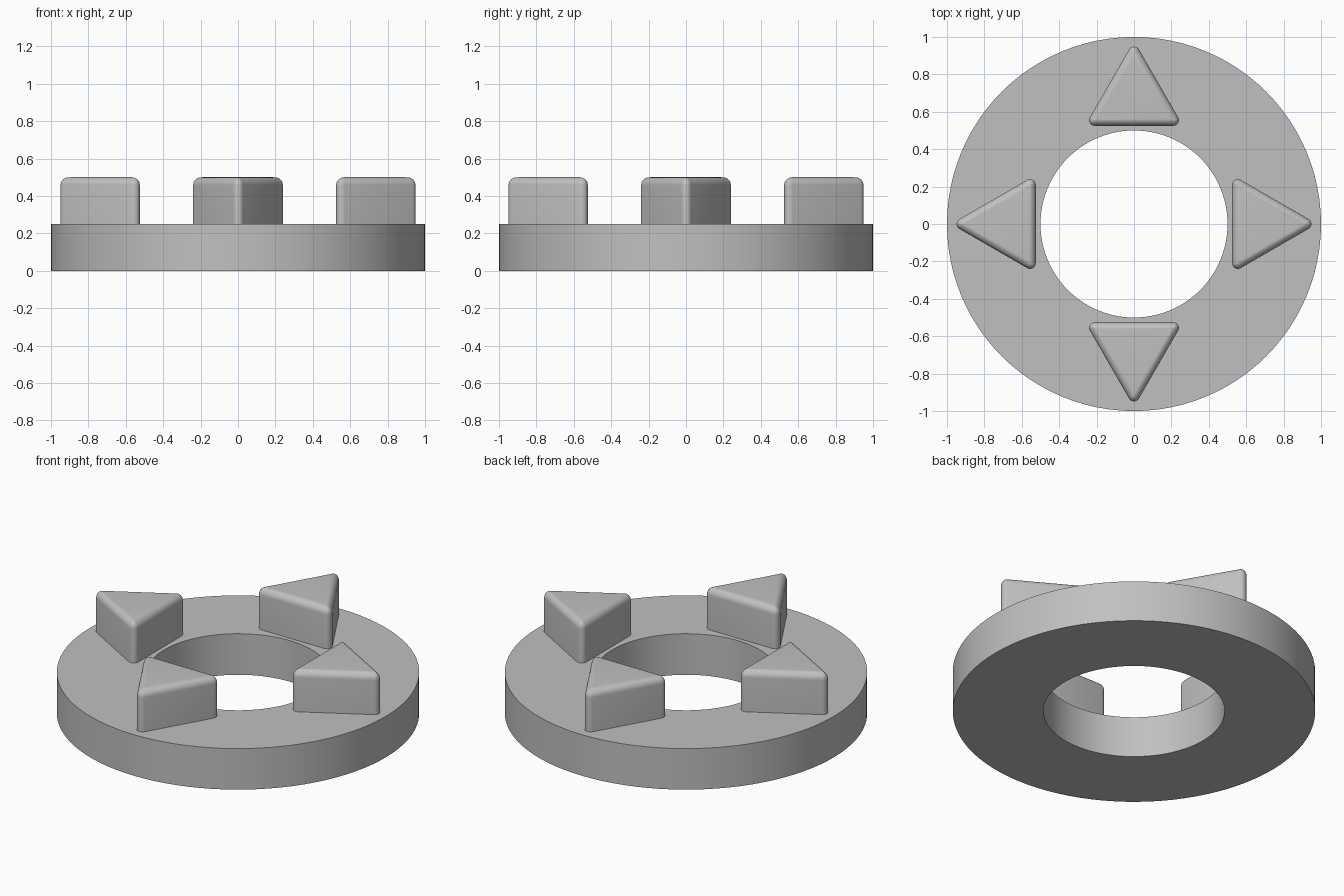
import bpy
import bmesh
from math import pi, sin, cos, sqrt, radians
from mathutils import Vector

if "Cube" in bpy.data.objects:
    bpy.data.objects.remove(bpy.data.objects["Cube"], do_unlink=True)

grey = bpy.data.materials.new("plain grey")
grey.use_nodes = True
colour = (0.53, 0.53, 0.53, 1)
grey.diffuse_color = colour
grey.node_tree.nodes["Principled BSDF"].inputs["Base Color"].default_value = colour

RING_TOP, BLOCK_TOP = 0.25, 0.5
INNER_X = 0.525       # flat inner side of each block
HALF_WIDTH = 0.262    # half side of the sharp triangle
CORNER, FILLET = 0.03, 0.042


def finish(bm, name):
    """Turn a bmesh into a smooth-shaded object."""
    bmesh.ops.remove_doubles(bm, verts=bm.verts, dist=1e-5)
    bmesh.ops.recalc_face_normals(bm, faces=bm.faces)
    mesh = bpy.data.meshes.new(name)
    bm.to_mesh(mesh)
    bm.free()
    mesh.materials.append(grey)
    obj = bpy.data.objects.new(name, mesh)
    bpy.context.collection.objects.link(obj)
    bpy.ops.object.select_all(action="DESELECT")
    obj.select_set(True)
    bpy.context.view_layer.objects.active = obj
    bpy.ops.object.shade_smooth_by_angle(angle=radians(30))
    return obj


def triangle_loop(offset, z, steps=6):
    """Rounded triangle shrunk by offset, its tip along +x."""
    radius = max(CORNER - offset, 0)
    inradius = HALF_WIDTH / sqrt(3)
    reach = 2 * (inradius - offset - radius)
    points = []
    for k in range(3):
        middle = k * 2 * pi / 3
        for i in range(steps + 1):
            a = middle + (i / steps - 0.5) * 2 * pi / 3
            points.append(Vector((INNER_X + inradius + reach * cos(middle) + radius * cos(a),
                                  reach * sin(middle) + radius * sin(a), z)))
    return points


def add_block(name, angle):
    """Triangular block with rounded corners and a filleted top."""
    bm = bmesh.new()
    layers = [(0, RING_TOP)]
    for i in range(9):
        a = i / 8 * pi / 2
        layers.append((FILLET * (1 - cos(a)), BLOCK_TOP - FILLET * (1 - sin(a))))
    loops = [[bm.verts.new(p) for p in triangle_loop(o, z)] for o, z in layers]
    for low, high in zip(loops, loops[1:]):
        for i in range(len(low)):
            j = (i + 1) % len(low)
            bm.faces.new((low[i], low[j], high[j], high[i]))
    bm.faces.new(loops[0])
    bm.faces.new(loops[-1])
    finish(bm, name).rotation_euler.z = angle


# Flat ring, spun from a rectangular section
bm = bmesh.new()
section = [bm.verts.new(p) for p in
           ((0.5, 0, 0), (1, 0, 0), (1, 0, RING_TOP), (0.5, 0, RING_TOP))]
edges = [bm.edges.new((section[i], section[(i + 1) % 4])) for i in range(4)]
bmesh.ops.spin(bm, geom=section + edges, cent=(0, 0, 0), axis=(0, 0, 1),
               angle=2 * pi, steps=96)
finish(bm, "base_ring")

# Four blocks pointing outwards
for i, side in enumerate(("left", "back", "right", "front")):
    add_block(side + "_block", i * pi / 2)
